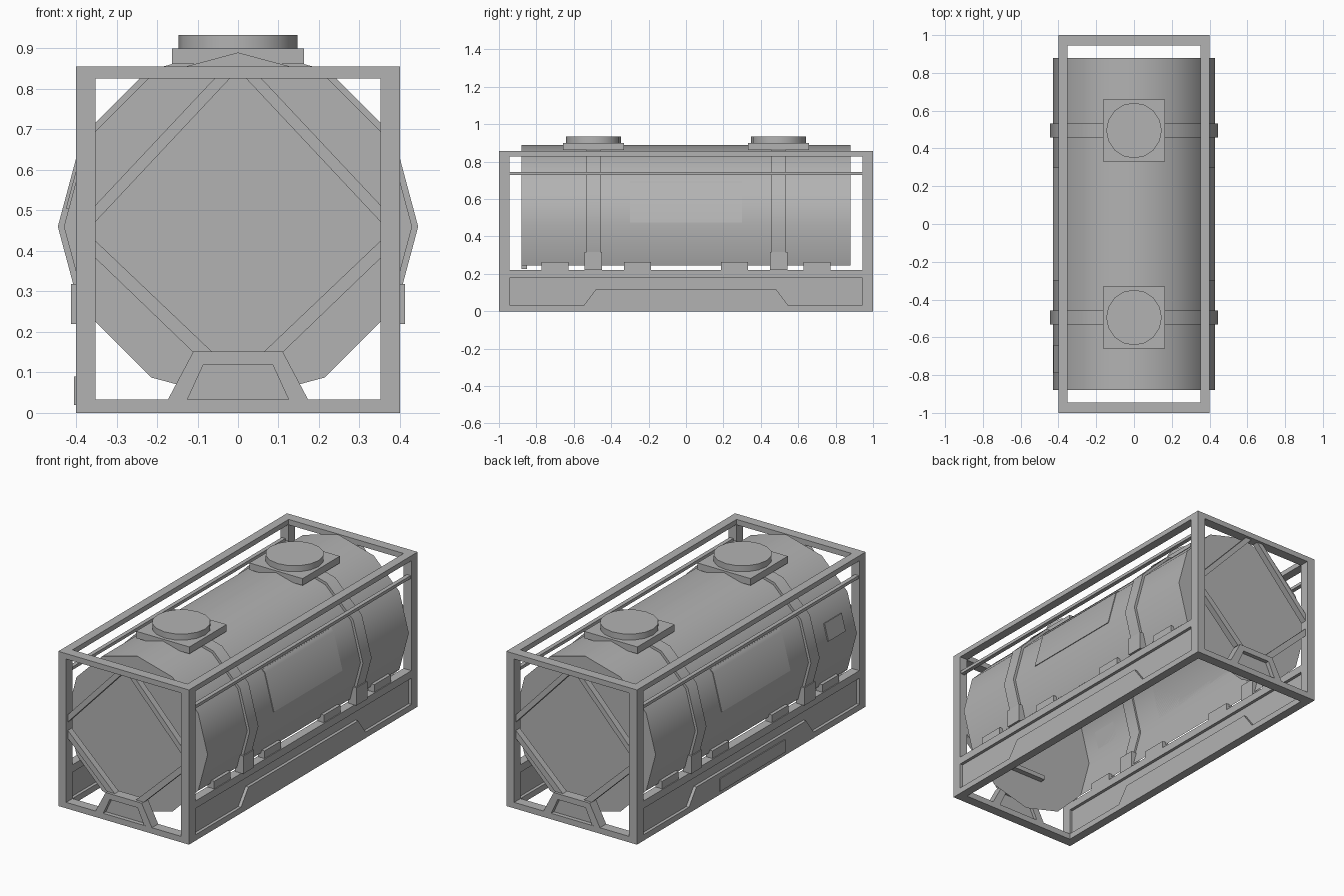
import bpy, bmesh, math
from mathutils import Vector

if "Cube" in bpy.data.objects:
    bpy.data.objects.remove(bpy.data.objects["Cube"])

GREY = (0.45, 0.45, 0.45, 1)
mat = bpy.data.materials.new("plain_grey")
mat.use_nodes = True
mat.diffuse_color = GREY
mat.node_tree.nodes["Principled BSDF"].inputs["Base Color"].default_value = GREY

R, CZ, TANK_Y = 0.43, 0.46, 0.88


def finish(name, bm, smooth=False):
    bmesh.ops.recalc_face_normals(bm, faces=bm.faces)
    mesh = bpy.data.meshes.new(name)
    bm.to_mesh(mesh)
    bm.free()
    mesh.materials.append(mat)
    ob = bpy.data.objects.new(name, mesh)
    bpy.context.collection.objects.link(ob)
    if smooth:
        bpy.ops.object.select_all(action="DESELECT")
        ob.select_set(True)
        bpy.context.view_layer.objects.active = ob
        bpy.ops.object.shade_smooth_by_angle(angle=math.radians(40))
    return ob


def prism(name, pts, axis, a, b, smooth=False):
    """Extrude a (horizontal, z) outline along x or y from a to b."""
    bm = bmesh.new()
    place = (lambda u, z, d: (d, u, z)) if axis == "x" else (lambda u, z, d: (u, d, z))
    face = bm.faces.new([bm.verts.new(place(u, z, a)) for u, z in pts])
    new = bmesh.ops.extrude_face_region(bm, geom=[face])["geom"]
    moved = [v for v in new if isinstance(v, bmesh.types.BMVert)]
    bmesh.ops.translate(bm, verts=moved, vec=Vector(place(0, 0, b - a)))
    return finish(name, bm, smooth)


def box(name, x0, x1, y0, y1, z0, z1):
    return prism(name, [(x0, z0), (x1, z0), (x1, z1), (x0, z1)], "y", y0, y1)


def ring_point(deg, r):
    """Point on the twelve-sided tank outline scaled to radius r."""
    off = math.radians(deg % 30 - 15)
    d = r * math.cos(math.radians(15)) / math.cos(off)
    return d * math.cos(math.radians(deg)), CZ + d * math.sin(math.radians(deg))


def band(name, angles, r0, r1, y0, y1):
    pts = [ring_point(t, r1) for t in angles] + [ring_point(t, r0) for t in reversed(angles)]
    return prism(name, pts, "y", y0, y1, True)


# Tank shell, open underneath, with full end caps
bm = bmesh.new()
ends = []
for y in (-TANK_Y, TANK_Y):
    ring = []
    for i in range(12):
        x, z = ring_point(i * 30, R)
        ring.append(bm.verts.new((x, y, z)))
    bm.faces.new(ring)
    ends.append(ring)
for i in range(-1, 7):
    j = (i + 1) % 12
    bm.faces.new((ends[0][i], ends[0][j], ends[1][j], ends[1][i]))
finish("tank", bm, True)

# Straps and hatches
for tag, y in (("front", -0.495), ("back", 0.495)):
    band(tag + "_strap", list(range(-30, 211, 30)), 0.42, 0.445, y - 0.038, y + 0.038)
    box(tag + "_hatch_base", -0.163, 0.163, y - 0.163, y + 0.163, 0.862, 0.9)
    bm = bmesh.new()
    bmesh.ops.create_cone(bm, cap_ends=True, segments=16, radius1=0.147,
                          radius2=0.147, depth=0.035)
    bmesh.ops.translate(bm, verts=bm.verts, vec=(0, y, 0.916))
    finish(tag + "_hatch_lid", bm, True)

# Side plates on the tank
band("left_side_plate", [2, 30, 33], 0.43, 0.434, -0.3, 0.3)
band("right_side_plate", [147, 150, 178], 0.43, 0.434, -0.3, 0.3)
band("small_right_plate", [161, 174], 0.43, 0.437, -0.79, -0.64)
box("drain_valve", -0.1, 0.1, -0.88, -0.85, 0.225, 0.25)

# Long sides of the frame
for tag, s in (("left", 1), ("right", -1)):
    def side_box(name, x0, x1, y0, y1, z0, z1):
        lo, hi = sorted((s * x0, s * x1))
        box(tag + "_" + name, lo, hi, y0, y1, z0, z1)

    side_box("top_rail", 0.352, 0.4, -0.945, 0.945, 0.828, 0.856)
    side_box("thin_rail", 0.372, 0.395, -0.945, 0.945, 0.728, 0.745)
    side_box("upper_sill", 0.352, 0.4, -0.945, 0.945, 0.178, 0.22)
    side_box("lower_sill", 0.352, 0.4, -0.945, 0.945, 0, 0.033)
    side_box("sill_panel", 0.369, 0.383, -0.945, 0.945, 0.03, 0.18)
    prism(tag + "_sill_arch", [(-0.545, 0.033), (0.545, 0.033), (0.48, 0.12), (-0.48, 0.12)],
          "x", s * 0.352, s * 0.4)
    for end, t in (("front", -1), ("back", 1)):
        y0, y1 = sorted((t * 0.945, t))
        side_box(end + "_post", 0.352, 0.4, y0, y1, 0, 0.856)
        side_box(end + "_strap_foot", 0.36, 0.412, t * 0.495 - 0.047, t * 0.495 + 0.047, 0.22, 0.318)
        for n, c in (("inner", 0.26), ("outer", 0.7)):
            side_box(end + "_" + n + "_saddle", 0.355, 0.395, t * c - 0.072, t * c + 0.072, 0.22, 0.262)

# Plate on the right sill
box("right_sill_plate", -0.405, -0.4, -0.29, 0.28, 0.02, 0.09)

# Frame ends with diagonal braces and a bottom arch
for tag, t in (("front", -1), ("back", 1)):
    y0, y1 = sorted((t * 0.945, t))
    box(tag + "_top_beam", -0.352, 0.352, y0, y1, 0.826, 0.856)
    box(tag + "_bottom_beam", -0.352, 0.352, y0, y1, 0, 0.033)
    for side, s in (("left", 1), ("right", -1)):
        prism(f"{tag}_{side}_upper_brace",
              [(s * 0.352, 0.472), (s * 0.352, 0.513), (s * 0.058, 0.826), (s * 0.02, 0.826)],
              "y", t * 0.95, t * 0.985)
        prism(f"{tag}_{side}_lower_brace",
              [(s * 0.352, 0.425), (s * 0.352, 0.382), (s * 0.113, 0.152), (s * 0.065, 0.152)],
              "y", t * 0.95, t * 0.985)
    prism(tag + "_arch",
          [(-0.173, 0.033), (-0.11, 0.152), (0.11, 0.152), (0.173, 0.033),
           (0.125, 0.033), (0.085, 0.12), (-0.085, 0.12), (-0.125, 0.033)], "y", y0, y1)
    prism(tag + "_arch_panel",
          [(-0.125, 0.033), (0.125, 0.033), (0.085, 0.12), (-0.085, 0.12)],
          "y", t * 0.963, t * 0.977)
